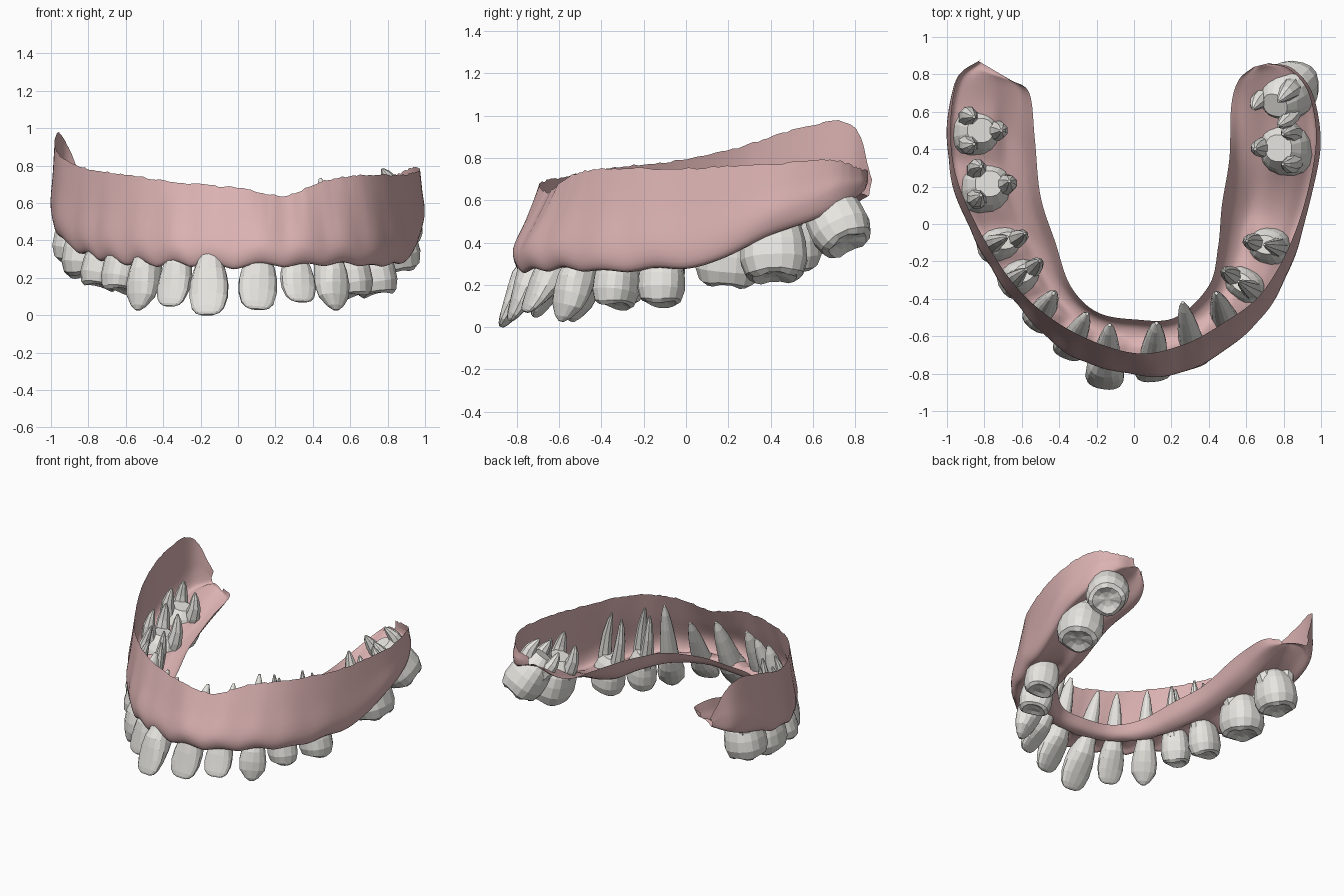
import bpy, bmesh, math, random
from mathutils import Vector as V

if "Cube" in bpy.data.objects:
    bpy.data.objects.remove(bpy.data.objects["Cube"])

random.seed(4)


def material(name, color):
    m = bpy.data.materials.new(name)
    m.diffuse_color = color
    m.use_nodes = True
    m.node_tree.nodes["Principled BSDF"].inputs["Base Color"].default_value = m.diffuse_color
    return m


PINK = material("gum_pink", (0.72, 0.45, 0.45, 1))
IVORY = material("tooth_ivory", (0.80, 0.79, 0.75, 1))


def make_object(name, bm, mat):
    me = bpy.data.meshes.new(name)
    bmesh.ops.recalc_face_normals(bm, faces=bm.faces)
    bm.to_mesh(me)
    bm.free()
    me.materials.append(mat)
    ob = bpy.data.objects.new(name, me)
    bpy.context.collection.objects.link(ob)
    return ob


def spline(pts, n):
    """Catmull-Rom through equal-length tuples, n steps per span."""
    p = [V(q) for q in pts]
    p = [2 * p[0] - p[1]] + p + [2 * p[-1] - p[-2]]
    out = []
    for i in range(1, len(p) - 2):
        a, b, c, d = p[i - 1:i + 3]
        for k in range(n):
            t = k / n
            out.append(b + 0.5 * t * ((c - a) + t * ((2 * a - 5 * b + 4 * c - d)
                       + t * (3 * b - 3 * c + d - a))))
    return out + [p[-2]]


# name, biting-end centre, root tip, width, depth, crown height
TEETH = [
    ("left_second_molar", (-.87, .50, .27), (-.80, .50, .72), .29, .28, .24),
    ("left_first_molar", (-.81, .19, .19), (-.76, .23, .67), .31, .29, .24),
    ("left_second_premolar", (-.745, -.12, .14), (-.63, -.06, .67), .20, .23, .22),
    ("left_first_premolar", (-.64, -.31, .12), (-.54, -.22, .66), .20, .21, .23),
    ("left_canine", (-.52, -.52, .02), (-.43, -.37, .66), .18, .18, .29),
    ("left_lateral_incisor", (-.36, -.69, .04), (-.25, -.48, .62), .18, .16, .28),
    ("left_central_incisor", (-.16, -.85, -.01), (-.13, -.54, .62), .21, .18, .32),
    ("right_central_incisor", (.10, -.81, .02), (.12, -.53, .63), .21, .18, .30),
    ("right_lateral_incisor", (.33, -.74, .06), (.26, -.42, .63), .19, .16, .25),
    ("right_canine", (.51, -.57, .02), (.44, -.37, .73), .19, .18, .28),
    ("right_first_premolar", (.62, -.34, .09), (.52, -.28, .70), .20, .23, .22),
    ("right_second_premolar", (.75, -.12, .10), (.65, -.10, .70), .22, .23, .22),
    ("right_first_molar", (.86, .42, .22), (.74, .40, .69), .32, .29, .27),
    ("right_second_molar", (.89, .77, .38), (.72, .60, .73), .29, .28, .26),
]

# Loft rings: (position along crown, width scale, depth scale)
FRONT = [(0, .35, .10), (.04, .62, .20), (.13, .84, .32), (.35, 1, .55),
         (.6, .98, .82), (.8, .86, 1), (1, .68, .92)]
CANINE = [(0, .16, .12), (.08, .50, .32), (.28, .94, .62), (.5, 1, .85), (.75, .88, 1), (1, .7, .95)]
GRINDER = [(.12, .10, .14), (.09, .36, .40), (.01, .66, .68), (.09, .86, .86), (.35, 1, 1),
           (.65, .98, .98), (.9, .88, .9), (1.1, .72, .76), (1.3, .45, .5)]
ROOT = [(0, 1.0), (.3, .85), (.6, .65), (.85, .4), (1, .12)]


def loft(bm, rings):
    rows = [[bm.verts.new(p) for p in r] for r in rings]
    n = len(rows[0])
    for a, b in zip(rows, rows[1:]):
        for i in range(n):
            bm.faces.new((a[i], a[(i + 1) % n], b[(i + 1) % n], b[i]))
    bm.faces.new(rows[0])
    bm.faces.new(rows[-1])


def ring(c, u, v, ru, rv, n, power=2.0, lift=None):
    pts = []
    for i in range(n):
        a = 2 * math.pi * (i + .5) / n
        ca, sa = math.cos(a), math.sin(a)
        p = c + u * (ru * math.copysign(abs(ca) ** (2 / power), ca)) \
              + v * (rv * math.copysign(abs(sa) ** (2 / power), sa))
        pts.append(p + lift(a) if lift else p)
    return pts


def tooth(name, base, tip, w, d, h):
    B, R = V(base), V(tip)
    axis = (R - B).normalized()
    out = V((B.x, 1.3 * min(B.y, 0), 0))
    out = (out - axis * out.dot(axis)).normalized()
    side = axis.cross(out)
    w, d = w / 2, d / 2
    bm = bmesh.new()
    molar, premolar = "molar" in name, "premolar" in name
    if not molar:
        # single-rooted front tooth
        prof = CANINE if "canine" in name else FRONT
        rings = [ring(B + axis * h * t + out * d * .3 * (1 - t), side, out, w * a, d * b, 14, 2.3)
                 for t, a, b in prof]
        neck = B + axis * h
        for t, s in ROOT[1:]:
            rings.append(ring(neck.lerp(R, t), side, out, w * .7 * s, d * .95 * s, 14))
        loft(bm, rings)
    else:
        # crown with low cusps and a central pit
        rings = []
        for k, (t, a, b) in enumerate(GRINDER):
            amp = .009 if k == 2 else .005 if k in (1, 3) else 0
            freq = 2 if premolar else 4
            rings.append(ring(B + axis * h * t, side, out, w * a, d * b, 16, 2.4,
                              lambda x: axis * amp * (1 + math.cos(freq * x))))
        loft(bm, rings)
        # splayed roots
        spread = [(0, .6), (0, -.6)] if premolar else [(.5, .4), (-.5, .4), (0, -.65)]
        for su, sv in spread:
            off = side * w * su + out * d * sv
            start = B + axis * h * .8 + off * .75
            end = R + off * (.7 if premolar else 1.0)
            r = .055 if premolar else .065
            loft(bm, [ring(start.lerp(end, t) + off * .25 * math.sin(math.pi * t),
                           side, out, r * s, r * s, 8) for t, s in ROOT])
    make_object(name, bm, IVORY)


for t in TEETH:
    tooth(*t)

# Gum stations along the arch: outer xy, outer rim xyz, margin z, inner xy, inner rim z
ARCH = [
    (-.83, .87, -.82, .88, .70, .62, -.66, .77, .65),
    (-.95, .77, -.94, .78, .96, .57, -.56, .70, .64),
    (-.99, .50, -.98, .50, .93, .46, -.53, .45, .60),
    (-.96, .20, -.94, .22, .84, .38, -.50, .15, .50),
    (-.82, -.13, -.79, -.10, .78, .30, -.42, -.10, .44),
    (-.62, -.43, -.59, -.38, .75, .26, -.34, -.33, .38),
    (-.35, -.69, -.32, -.58, .71, .25, -.20, -.47, .35),
    (0, -.80, 0, -.69, .68, .24, 0, -.51, .34),
    (.25, -.79, .25, -.65, .64, .25, .22, -.50, .35),
    (.50, -.66, .46, -.54, .72, .26, .40, -.33, .40),
    (.74, -.42, .69, -.36, .75, .26, .45, -.12, .44),
    (.90, -.03, .87, -.02, .75, .27, .47, .10, .48),
    (.985, .38, .97, .40, .77, .40, .51, .35, .50),
    (.96, .68, .94, .68, .79, .54, .52, .63, .54),
    (.85, .83, .84, .82, .75, .63, .56, .77, .60),
    (.72, .86, .72, .86, .74, .68, .64, .84, .68),
]

bm = bmesh.new()
rows = []
for ox, oy, tx, ty, tz, mz, ix, iy, iz in spline(ARCH, 12):
    O, I = V((ox, oy, 0)), V((ix, iy, 0))

    def across(f, z):
        p = O.lerp(I, f)
        return (p.x, p.y, z)

    # scalloped margin: higher over each tooth, with a slight root bulge
    g = 0
    for _, b, r, w, _, _ in TEETH[:-1]:
        c = V(b).lerp(V(r), .4)
        out = V((c.x, 1.3 * min(c.y, 0), 0)).normalized()
        c = V((c.x, c.y, 0)) + out * .08
        g = max(g, math.exp(-((O - c).length / (w * .5)) ** 2))
    top = V((tx, ty, tz + random.uniform(-.005, .005)))
    m = mz + .04 * g
    step = min(.09, (tz - m) * .4)
    floor = min(1, (tz - m) / .2)
    bulge = O.lerp(I, -.03 * g)
    mid = top.lerp(V((bulge.x, bulge.y, m + step)), .5)
    section = [top, mid, (bulge.x, bulge.y, m + step), across(.06, m), across(.25, m + .02 * floor),
               across(.5, m + .03 * floor), across(.68, mz + .02 * floor),
               across(.88, mz * .55 + iz * .45 - .01), (ix, iy, iz)]
    rows.append([bm.verts.new(p) for p in spline(section, 4)])
for a, b in zip(rows, rows[1:]):
    for i in range(len(a) - 1):
        bm.faces.new((a[i], b[i], b[i + 1], a[i + 1]))
for f in bm.faces:
    f.smooth = True
make_object("gum", bm, PINK)
